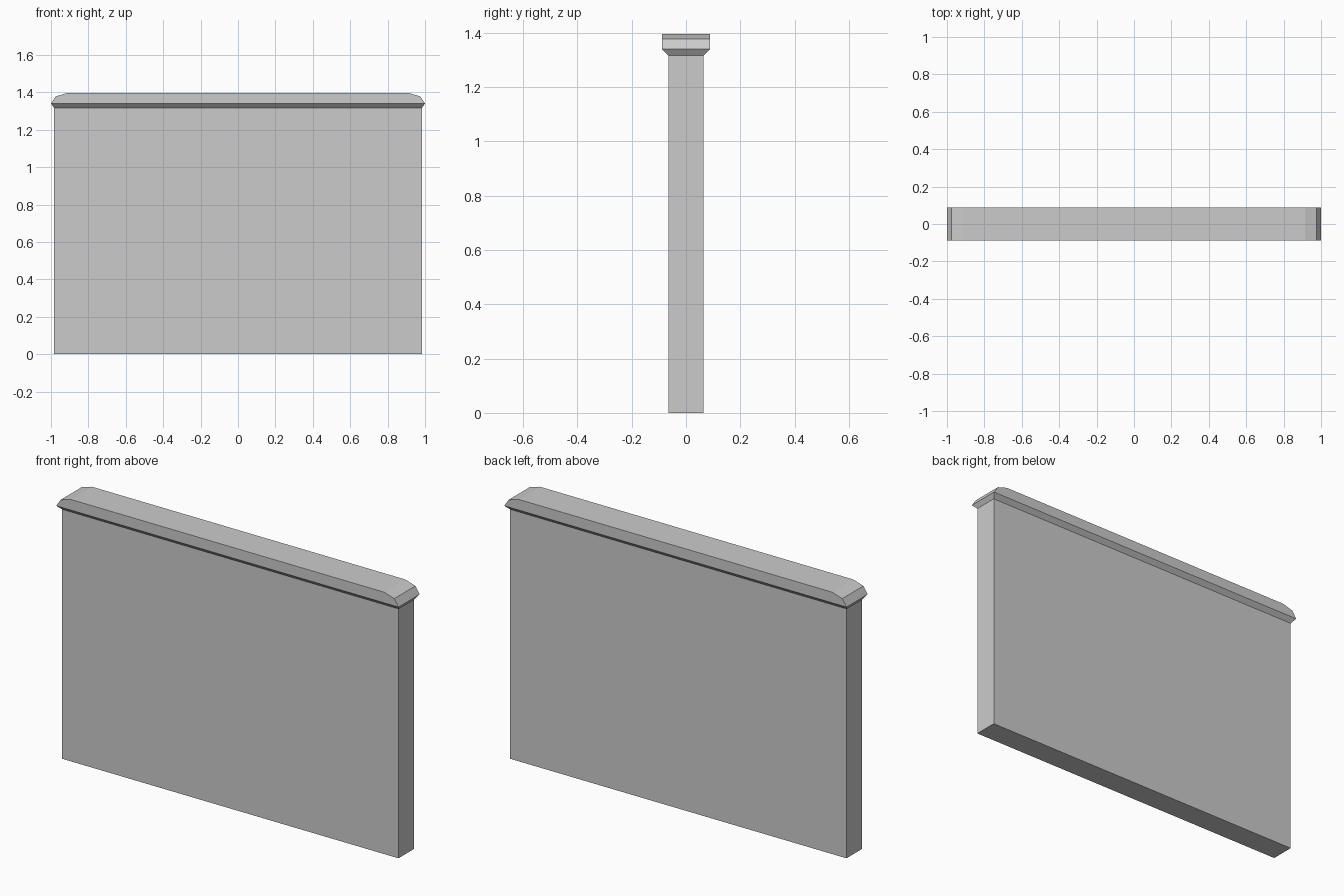
import bpy
import bmesh

cube = bpy.data.objects.get("Cube")
if cube:
    bpy.data.objects.remove(cube, do_unlink=True)

# Single stone colour
stone = bpy.data.materials.new("light_grey_stone")
stone.use_nodes = True
colour = (0.6, 0.6, 0.6, 1)
stone.diffuse_color = colour
stone.node_tree.nodes["Principled BSDF"].inputs["Base Color"].default_value = colour


def stacked_block(name, levels):
    """Closed block lofted through rectangles given as (half_x, half_y, z)."""
    bm = bmesh.new()
    rings = [[bm.verts.new((sx * hx, sy * hy, z))
              for sx, sy in ((-1, -1), (1, -1), (1, 1), (-1, 1))]
             for hx, hy, z in levels]
    bm.faces.new(rings[0][::-1])
    bm.faces.new(rings[-1])
    for low, high in zip(rings, rings[1:]):
        for i in range(4):
            j = (i + 1) % 4
            bm.faces.new((low[i], low[j], high[j], high[i]))
    bmesh.ops.recalc_face_normals(bm, faces=bm.faces)
    mesh = bpy.data.meshes.new(name)
    bm.to_mesh(mesh)
    bm.free()
    mesh.materials.append(stone)
    obj = bpy.data.objects.new(name, mesh)
    bpy.context.collection.objects.link(obj)
    return obj


# Plain wall slab
stacked_block("wall_panel", [(0.983, 0.065, 0), (0.983, 0.065, 1.317)])

# Coping: flared underside, upright long sides, rounded-off ends
stacked_block("wall_coping", [(0.983, 0.065, 1.317),
                              (1.0, 0.088, 1.34),
                              (0.975, 0.088, 1.378),
                              (0.915, 0.088, 1.396)])
